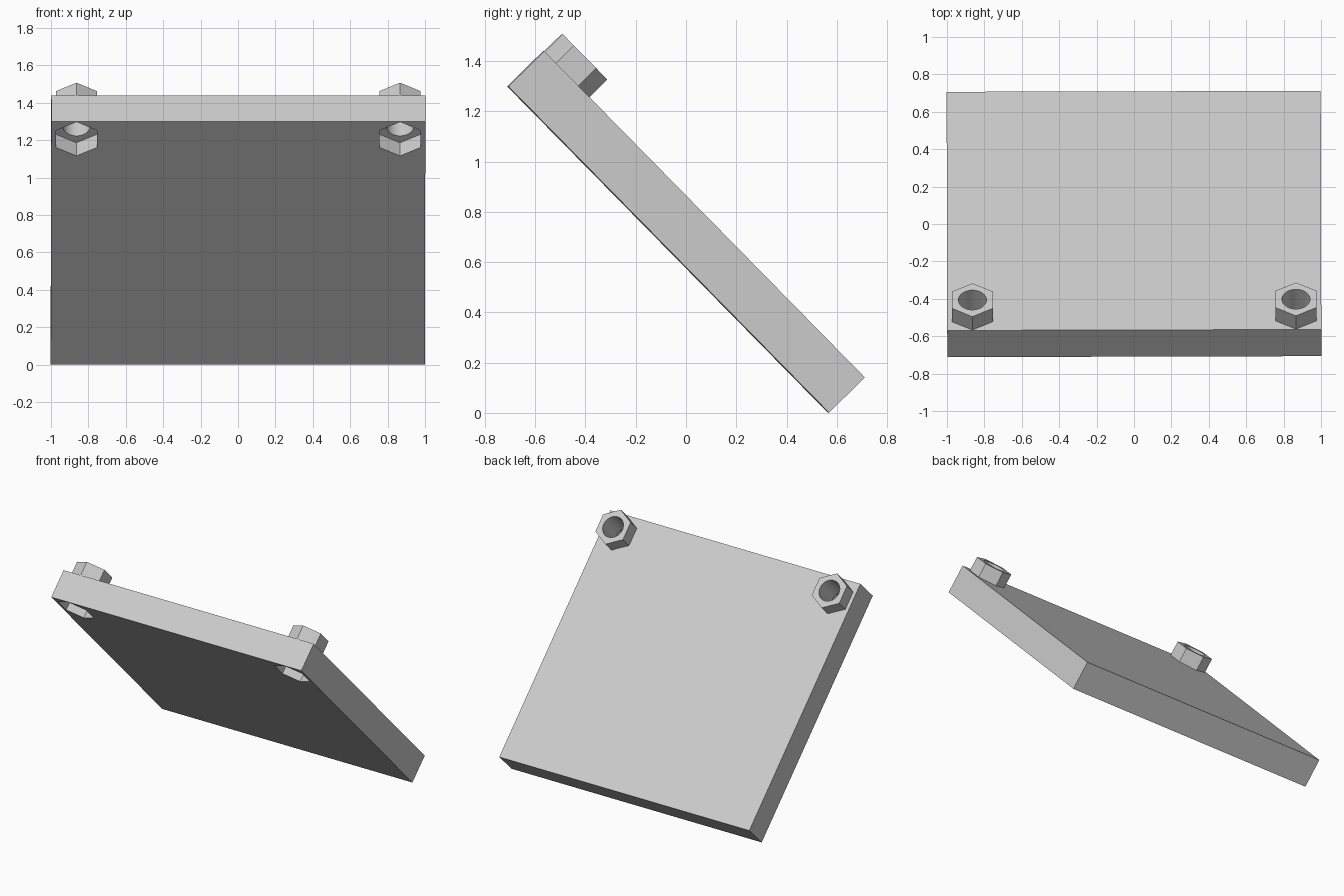
import bpy
import math
from mathutils import Matrix

if "Cube" in bpy.data.objects:
    bpy.data.objects.remove(bpy.data.objects["Cube"], do_unlink=True)

LENGTH, THICK = 1.82, 0.2
BOSS_X, BOSS_Y = 0.865, -LENGTH / 2 + 0.13
HEX_R, BORE_R = 0.127, 0.075

grey = bpy.data.materials.new("plain_grey")
grey.use_nodes = True
colour = (0.6, 0.6, 0.6, 1)
grey.diffuse_color = colour
grey.node_tree.nodes["Principled BSDF"].inputs["Base Color"].default_value = colour


def prism(name, sides, radius, x, low, high):
    """Upright prism with a corner pointing along y."""
    bpy.ops.mesh.primitive_cylinder_add(
        vertices=sides, radius=radius, depth=high - low,
        location=(x, BOSS_Y, (low + high) / 2))
    obj = bpy.context.object
    obj.name = name
    obj.data.materials.append(grey)
    obj.hide_render = True
    return obj


def combine(target, tool, operation):
    """Apply a boolean and discard the tool."""
    mod = target.modifiers.new(operation.lower(), "BOOLEAN")
    mod.operation = operation
    mod.solver = "EXACT"
    mod.object = tool
    bpy.context.view_layer.objects.active = target
    bpy.ops.object.modifier_apply(modifier=mod.name)
    bpy.data.objects.remove(tool, do_unlink=True)


# Flat slab
bpy.ops.mesh.primitive_cube_add(size=1)
slab = bpy.context.object
slab.name = "slab_with_hex_bosses"
slab.data.transform(Matrix.Diagonal((2, LENGTH, THICK, 1)))
slab.data.materials.append(grey)

# Raised hex boss on top, hex pocket beneath, round bore through both
for x in (-BOSS_X, BOSS_X):
    combine(slab, prism("hex_boss", 6, HEX_R, x, 0.05, 0.2), "UNION")
    combine(slab, prism("hex_pocket", 6, HEX_R, x, -0.2, 0), "DIFFERENCE")
    combine(slab, prism("bore", 48, BORE_R, x, -0.15, 0.3), "DIFFERENCE")

# Smooth bores, sharp flats
bpy.ops.object.select_all(action="DESELECT")
slab.select_set(True)
bpy.context.view_layer.objects.active = slab
bpy.ops.object.shade_smooth_by_angle(angle=math.radians(30))

# Lean the slab, resting on its back lower edge
slab.rotation_euler = (math.radians(-45.5), 0, math.radians(0.15))
slab.location.z = 0.72
